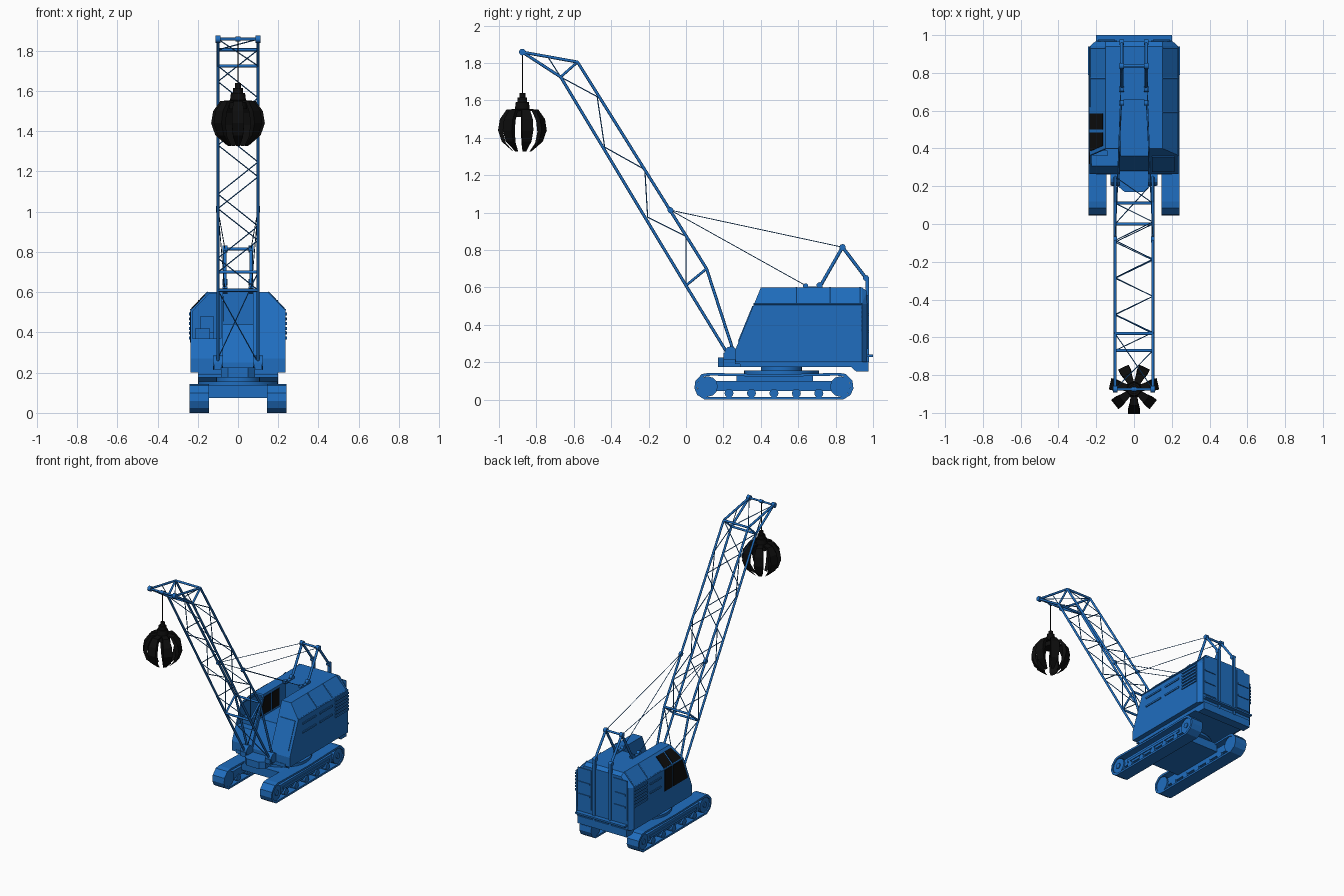
import bpy, bmesh
from math import sin, cos, pi, radians
from mathutils import Vector, Matrix

old = bpy.data.objects.get("Cube")
if old:
    bpy.data.objects.remove(old)


def material(name, rgb):
    m = bpy.data.materials.new(name)
    m.use_nodes = True
    m.diffuse_color = (*rgb, 1)
    node = next(n for n in m.node_tree.nodes if n.type == 'BSDF_PRINCIPLED')
    node.inputs["Base Color"].default_value = (*rgb, 1)
    return m


BLUE = material("machine blue", (0.014, 0.155, 0.52))
BLACK = material("black", (0.004, 0.004, 0.004))
bm = bmesh.new()


# Shape helpers: each adds to the current part, done() turns it into an object
def hull(points):
    tmp = bmesh.new()
    for p in points:
        tmp.verts.new(p)
    res = bmesh.ops.convex_hull(tmp, input=tmp.verts)
    loose = [v for v in tmp.verts if not v.link_faces]
    bmesh.ops.delete(tmp, geom=loose, context='VERTS')
    bmesh.ops.dissolve_limit(tmp, angle_limit=0.01, verts=tmp.verts, edges=tmp.edges)
    bmesh.ops.recalc_face_normals(tmp, faces=tmp.faces)
    mesh = bpy.data.meshes.new("tmp")
    tmp.to_mesh(mesh)
    tmp.free()
    bm.from_mesh(mesh)
    bpy.data.meshes.remove(mesh)


def box(x0, x1, y0, y1, z0, z1):
    hull([(x, y, z) for x in (x0, x1) for y in (y0, y1) for z in (z0, z1)])


def prism(yz, x0, x1):
    hull([(x, y, z) for x in (x0, x1) for y, z in yz])


def tube(a, b, r, n=8, r2=None):
    a, b = Vector(a), Vector(b)
    d = b - a
    mat = Matrix.Translation((a + b) / 2) @ d.to_track_quat('Z', 'Y').to_matrix().to_4x4()
    bmesh.ops.create_cone(bm, cap_ends=True, segments=n, radius1=r,
                          radius2=r if r2 is None else r2, depth=d.length, matrix=mat)


def path(points, r, n=8):
    for a, b in zip(points, points[1:]):
        tube(a, b, r, n)


def pane(points):
    p = [Vector(q) for q in points]
    n = (p[1] - p[0]).cross(p[2] - p[0]).normalized() * 0.004
    hull([q + n for q in p] + [q - n for q in p])


def done(name, mat, smooth=False):
    global bm
    mesh = bpy.data.meshes.new(name)
    bm.to_mesh(mesh)
    bm.free()
    bm = bmesh.new()
    mesh.materials.append(mat)
    ob = bpy.data.objects.new(name, mesh)
    bpy.context.collection.objects.link(ob)
    if smooth:
        bpy.ops.object.select_all(action='DESELECT')
        ob.select_set(True)
        bpy.context.view_layer.objects.active = ob
        bpy.ops.object.shade_smooth_by_angle(angle=radians(50))
    return ob


# Crawler tracks
half = [(0.47, 0), (0.1, 0), (0.06, 0.025), (0.045, 0.06), (0.05, 0.1), (0.085, 0.137), (0.12, 0.143), (0.47, 0.135)]
outer = half + [(0.94 - y, z) for y, z in reversed(half[1:-1])]
inner = [(0.47 + (y - 0.47) * 0.965, 0.07 + (z - 0.07) * 0.8) for y, z in outer]
for side, s in (("left", 1), ("right", -1)):
    for i in range(len(outer)):
        j = (i + 1) % len(outer)
        prism([outer[i], outer[j], inner[j], inner[i]], s * 0.145, s * 0.24)
    done(side + "_track_band", BLUE)
    box(s * 0.16, s * 0.222, 0.12, 0.82, 0.045, 0.1)
    box(s * 0.16, s * 0.228, 0.2, 0.74, 0.062, 0.08)
    for k in range(5):
        y = 0.23 + k * 0.12
        tube((s * 0.155, y, 0.034), (s * 0.232, y, 0.034), 0.024, 12)
    for y in (0.115, 0.825):
        tube((s * 0.15, y, 0.07), (s * 0.232, y, 0.07), 0.055, 12)
        tube((s * 0.15, y, 0.07), (s * 0.238, y, 0.07), 0.02, 8)
    done(side + "_track_frame", BLUE)

# Undercarriage and slewing ring
box(-0.16, 0.16, 0.27, 0.68, 0.075, 0.138)
done("undercarriage", BLUE)
tube((0, 0.51, 0.135), (0, 0.51, 0.155), 0.2, 32)
tube((0, 0.51, 0.15), (0, 0.51, 0.185), 0.11, 24)
done("slewing_ring", BLUE, True)
box(-0.2, 0.2, 0.29, 0.9, 0.175, 0.2)
done("base_plate", BLUE)
prism([(0.87, 0.205), (0.87, 0.185), (0.91, 0.15), (0.975, 0.15), (0.975, 0.205)], -0.2, 0.2)
box(-0.2, 0.2, 0.96, 1.0, 0.228, 0.24)
done("rear_counterweight", BLUE)


# Housing: sloped front, chamfered roof edges and rear corners
def front_y(z):
    return 0.265 + max(0, z - 0.27) * 0.41


SECTION = [(0.075, 0.2), (0.235, 0.2), (0.235, 0.27), (0.075, 0.27), (0.235, 0.51), (0.15, 0.6), (0.075, 0.6)]


def housing(s, start=None, end=None):
    pts = [(s * x, start or front_y(z), z) for x, z in SECTION]
    if end:
        pts += [(s * x, end, z) for x, z in SECTION]
    else:
        pts += [(s * x, 0.94, z) for x, z in SECTION]
        pts += [(s * min(x, 0.205), 0.967, min(z, 0.58)) for x, z in SECTION]
    hull(pts)


housing(1)
done("left_housing", BLUE)
housing(-1, start=0.62)
done("right_housing", BLUE)
hull([(x, y, z) for x in (-0.08, 0.08)
      for y, z in ((0.66, 0.2), (0.66, 0.6), (0.94, 0.6), (0.967, 0.58), (0.967, 0.2))])
done("middle_housing", BLUE)
prism([(0.28, 0.2), (0.28, 0.25), (0.36, 0.44), (0.67, 0.44), (0.67, 0.2)], -0.08, 0.08)
done("middle_hood", BLUE)

# Operator cab, hollow and open at the front
housing(-1, end=0.62)
cab = done("cab", BLUE)
room = [(-0.085, 0.37), (-0.226, 0.37), (-0.226, 0.506), (-0.146, 0.59), (-0.085, 0.59)]
hull([(x, y, z) for x, z in room for y in (0.2, 0.605)])
cutter = done("cab_cutter", BLUE)
cutter.hide_render = True
mod = cab.modifiers.new("hollow", 'BOOLEAN')
mod.operation = 'DIFFERENCE'
mod.solver = 'EXACT'
mod.object = cutter
bpy.context.view_layer.objects.active = cab
bpy.ops.object.modifier_apply(modifier="hollow")
bpy.data.objects.remove(cutter)
box(-0.19, -0.12, 0.45, 0.53, 0.36, 0.4)
box(-0.19, -0.12, 0.53, 0.55, 0.36, 0.48)
box(-0.215, -0.14, 0.36, 0.39, 0.36, 0.42)
done("cab_seat_and_console", BLUE)

# Cab windows on the outer wall, the roof chamfer and the inner wall
for z0, z1, x0, x1 in ((0.35, 0.505, -0.235, -0.235), (0.515, 0.585, -0.231, -0.165), (0.455, 0.58, -0.075, -0.075)):
    for rear in (False, True):
        f0, f1 = (0.5, 0.5) if rear else (front_y(z0) + 0.02, front_y(z1) + 0.02)
        e = 0.585 if rear else 0.485
        pane([(x0, f0, z0), (x0, e, z0), (x1, e, z1), (x1, f1, z1)])
done("cab_windows", BLACK)

# Side ribs, louvres and panel seams
for s in (1, -1):
    spans = [(0.41, 0.565), (0.61, 0.755)] if s > 0 else [(0.63, 0.755)]
    for y0, y1 in spans:
        for z in (0.395, 0.46):
            box(s * 0.23, s * 0.241, y0, y1, z, z + 0.012)
    for k in range(6):
        z = 0.365 + k * 0.024
        prism([(0.79, z), (0.94, z), (0.94, z + 0.014), (0.79, z + 0.014)], s * 0.23, s * 0.243)
    for y in (0.59, 0.77, 0.93):
        if s > 0 or y > 0.6:
            tube((s * 0.235, y, 0.51), (s * 0.15, y, 0.6), 0.005, 6)
    tube((s * 0.235, 0.36 if s > 0 else 0.62, 0.512), (s * 0.235, 0.94, 0.512), 0.005, 6)
    box(s * 0.09, s * 0.2, 0.965, 0.972, 0.27, 0.56)
    for z in (0.36, 0.45):
        box(s * 0.1, s * 0.19, 0.97, 0.978, z, z + 0.012)
done("housing_trim", BLUE)
hull([(x, front_y(z) + d, z) for x in (0.095, 0.215) for z in (0.31, 0.5) for d in (-0.005, 0.005)])
done("left_front_panel", BLUE)

# Boom foot deck and pivots
hull([(s * x, y, z) for s in (1, -1) for x, y in ((0.05, 0.17), (0.085, 0.2), (0.085, 0.3)) for z in (0.175, 0.225)])
box(-0.2, 0.2, 0.262, 0.3, 0.19, 0.215)
for s in (1, -1):
    tube((s * 0.075, 0.24, 0.25), (s * 0.125, 0.24, 0.25), 0.035, 12)
    box(s * 0.08, s * 0.12, 0.2, 0.28, 0.215, 0.25)
done("boom_foot_deck", BLUE)

# Lattice boom
W = 0.1
tip = (-0.875, 1.858)
low = [(0.22, 0.25), (0, 0.61), (-0.67, 1.725), tip]
top = [(0.25, 0.27), (0.11, 0.70), (-0.58, 1.805), tip]
web = [low[1], (0, 0.873), (-0.205, 0.975), (-0.22, 1.23), (-0.435, 1.35), (-0.475, 1.62), low[2], (-0.74, 1.835)]
for s in (1, -1):
    for chord in (low, top):
        path([(s * W, y, z) for y, z in chord], 0.008)
    for k in (1, 2):
        tube((s * W, *low[k]), (s * W, *top[k]), 0.007)
done("boom_chords", BLUE, True)
for chord in (low, top):
    for k in (1, 2):
        tube((-W, *chord[k]), (W, *chord[k]), 0.008)
done("boom_crossbars", BLUE, True)
for s in (1, -1):
    path([(s * W, y, z) for y, z in web], 0.003, 6)
for chord, flip in ((low, 1), (top, -1)):
    a, b = Vector(chord[1]), Vector(chord[2])
    path([(flip * W * (-1) ** k, *a.lerp(b, k / 7)) for k in range(8)], 0.003, 6)
    tube((flip * W, *chord[0]), (-flip * W, *chord[1]), 0.003, 6)
    tube((flip * W, *chord[2]), (-flip * W, *tip), 0.003, 6)
done("boom_lacing", BLUE)
tube((-W, *tip), (W, *tip), 0.007)
for x in (-W, 0, W):
    r = 0.012 if x == 0 else 0.018
    tube((x - 0.012, *tip), (x + 0.012, *tip), r, 12)
for s in (1, -1):
    tube((s * W - 0.009, -0.083, 1.013), (s * W + 0.009, -0.083, 1.013), 0.016, 12)
done("boom_pulleys", BLUE, True)

# Gantry behind the boom
peak = (0.837, 0.815)
for s in (1, -1):
    x = s * 0.065
    tube((x, 0.714, 0.6), (x, *peak), 0.009)
    tube((x, *peak), (x, 0.962, 0.65), 0.009)
    box(x - 0.009, x + 0.009, 0.96, 0.978, 0.2, 0.65)
    for y, z, r in ((0.837, 0.815, 0.017), (0.962, 0.65, 0.016), (0.714, 0.612, 0.016), (0.64, 0.608, 0.014)):
        tube((x - 0.012, y, z), (x + 0.012, y, z), r, 10)
    box(x - 0.012, x + 0.012, 0.63, 0.73, 0.595, 0.606)
tube((-0.075, *peak), (0.075, *peak), 0.008)
done("gantry", BLUE, True)

# Cables
for s in (1, -1):
    tube((s * W, -0.083, 1.013), (s * 0.065, *peak), 0.0022, 6)
    tube((s * W, -0.083, 1.013), (s * 0.065, 0.64, 0.61), 0.0022, 6)
done("boom_cables", BLUE)
tube((0, -0.875, 1.855), (0, -0.875, 1.62), 0.003, 6)
done("hoist_cable", BLACK)

# Orange peel grab: curved tapering tines around a hub
tine = [(0.03, 1.555, 0.016), (0.085, 1.55, 0.022), (0.12, 1.5, 0.03), (0.13, 1.44, 0.031), (0.11, 1.38, 0.025), (0.06, 1.335, 0.01)]
for k in range(7):
    spin = Matrix.Translation((0, -0.875, 0)) @ Matrix.Rotation(2 * pi * k / 7 - pi / 2, 4, 'Z')
    for a, b in zip(tine, tine[1:]):
        hull([spin @ Vector((r * f, s * w, z if f == 1 else z - 0.008))
              for r, z, w in (a, b) for f in (1, 0.8) for s in (1, -1)])
done("grab_tines", BLACK)
tube((0, -0.875, 1.51), (0, -0.875, 1.59), 0.045, 12, 0.035)
tube((0, -0.875, 1.59), (0, -0.875, 1.615), 0.026, 12)
tube((0, -0.875, 1.61), (0, -0.875, 1.64), 0.016, 10)
done("grab_hub", BLACK, True)
